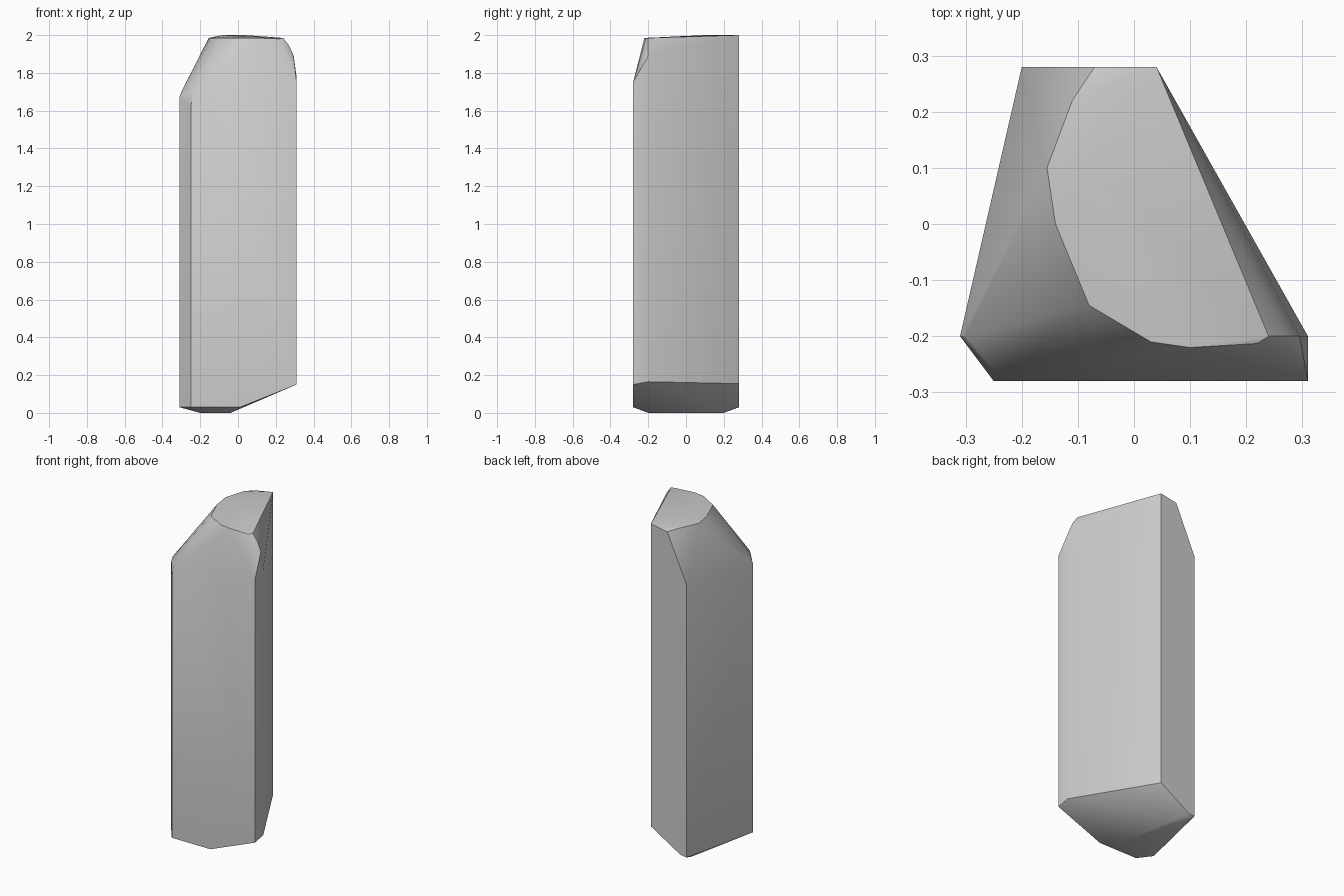
import bpy, bmesh, math

cube = bpy.data.objects.get("Cube")
if cube:
    bpy.data.objects.remove(cube, do_unlink=True)

# Single stone colour
stone = bpy.data.materials.new("grey_stone")
stone.use_nodes = True
colour = (0.6, 0.6, 0.6, 1)
stone.diffuse_color = colour
stone.node_tree.nodes["Principled BSDF"].inputs["Base Color"].default_value = colour

# Six upright edges of the shaft: x, y, lower z, upper z
shaft = [(-.20, .28, .03, 1.69), (.04, .28, .155, 2), (.31, -.20, .165, 1.78),
         (.31, -.28, .15, 1.75), (-.25, -.28, .03, 1.62), (-.31, -.20, .03, 1.67)]
# Rim of the almost level cap
cap = [(-.07, .28, 1.98), (-.11, .22, 1.99), (-.155, .1, 1.985), (-.14, 0, 1.985),
       (-.08, -.145, 1.985), (.03, -.21, 1.985), (.1, -.22, 1.985), (.22, -.213, 1.98),
       (.24, -.2, 1.985), (-.08, .1, 2)]
# Worn shoulders between shaft and cap
shoulder = [(.295, -.2, 1.89), (.27, -.2, 1.945), (-.235, -.28, 1.695), (-.30, -.2, 1.70)]
# Small foot and the lower edge of the front
foot = [(-.2, -.2, 0), (-.04, -.2, 0), (-.18, .2, 0), (-.10, .2, 0), (.01, -.28, .03), (-.16, .28, .035)]

bm = bmesh.new()
for x, y, low, high in shaft:
    bm.verts.new((x, y, low))
    bm.verts.new((x, y, high))
for point in cap + shoulder + foot:
    bm.verts.new(point)

# Wrap the corners in one faceted skin
hull = bmesh.ops.convex_hull(bm, input=bm.verts)
loose = {v for v in hull["geom_interior"] + hull["geom_unused"] if isinstance(v, bmesh.types.BMVert)}
bmesh.ops.delete(bm, geom=list(loose), context='VERTS')
bmesh.ops.dissolve_limit(bm, angle_limit=math.radians(1), verts=bm.verts, edges=bm.edges)
bmesh.ops.recalc_face_normals(bm, faces=bm.faces)

mesh = bpy.data.meshes.new("standing_stone")
bm.to_mesh(mesh)
bm.free()
mesh.materials.append(stone)
rock = bpy.data.objects.new("standing_stone", mesh)
bpy.context.collection.objects.link(rock)

# Soft shading over the worn edges, crisp on the main corners
bpy.ops.object.select_all(action='DESELECT')
rock.select_set(True)
bpy.context.view_layer.objects.active = rock
bpy.ops.object.shade_smooth_by_angle(angle=math.radians(30))
